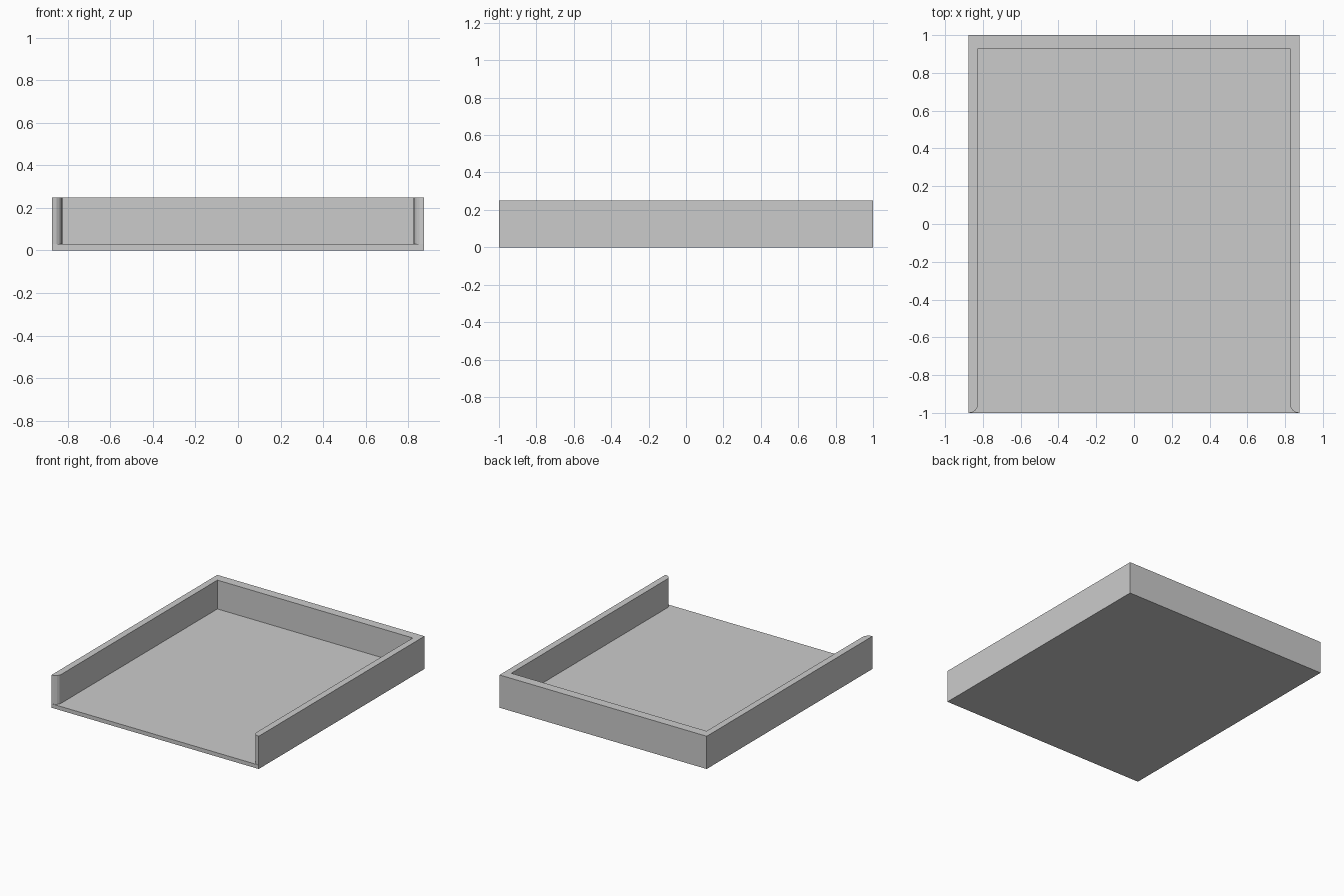
import bpy, bmesh, math

if "Cube" in bpy.data.objects:
    bpy.data.objects.remove(bpy.data.objects["Cube"])

W, D, H = 0.875, 1.0, 0.25        # half width, half depth, height
FLOOR, IN_X, IN_Y = 0.03, 0.825, 0.93
R, STEPS = 0.048, 4               # rounding of the wall ends


def prism(name, outline, z0, z1):
    """Extrude a counter-clockwise outline from z0 to z1."""
    bm = bmesh.new()
    face = bm.faces.new([bm.verts.new((x, y, z0)) for x, y in outline])
    ext = bmesh.ops.extrude_face_region(bm, geom=[face])
    verts = [g for g in ext["geom"] if isinstance(g, bmesh.types.BMVert)]
    bmesh.ops.translate(bm, verts=verts, vec=(0, 0, z1 - z0))
    bmesh.ops.recalc_face_normals(bm, faces=bm.faces)
    mesh = bpy.data.meshes.new(name)
    bm.to_mesh(mesh)
    bm.free()
    obj = bpy.data.objects.new(name, mesh)
    bpy.context.collection.objects.link(obj)
    return obj


# Solid block of the tray
tray = prism("open_tray", [(-W, -D), (W, -D), (W, D), (-W, D)], 0, H)

# Hollow, open at the front, flaring around the rounded wall ends
right = [(IN_X + R, -D - 0.1)]
for i in range(STEPS + 1):
    a = math.radians(90) * (1 - i / STEPS)
    right.append((IN_X + R * (1 - math.cos(a)), -D + R * (1 - math.sin(a))))
right.append((IN_X, IN_Y))
left = [(-x, y) for x, y in reversed(right)]
cutter = prism("hollow_cutter", right + left, FLOOR, H + 0.1)
cutter.hide_render = True

cut = tray.modifiers.new("hollow", 'BOOLEAN')
cut.operation = 'DIFFERENCE'
cut.solver = 'EXACT'
cut.object = cutter
bpy.context.view_layer.objects.active = tray
tray.select_set(True)
bpy.ops.object.modifier_apply(modifier=cut.name)
bpy.data.objects.remove(cutter)

# The flare ends at y = -D + R*(1 - 1) = -D, flush with the front
